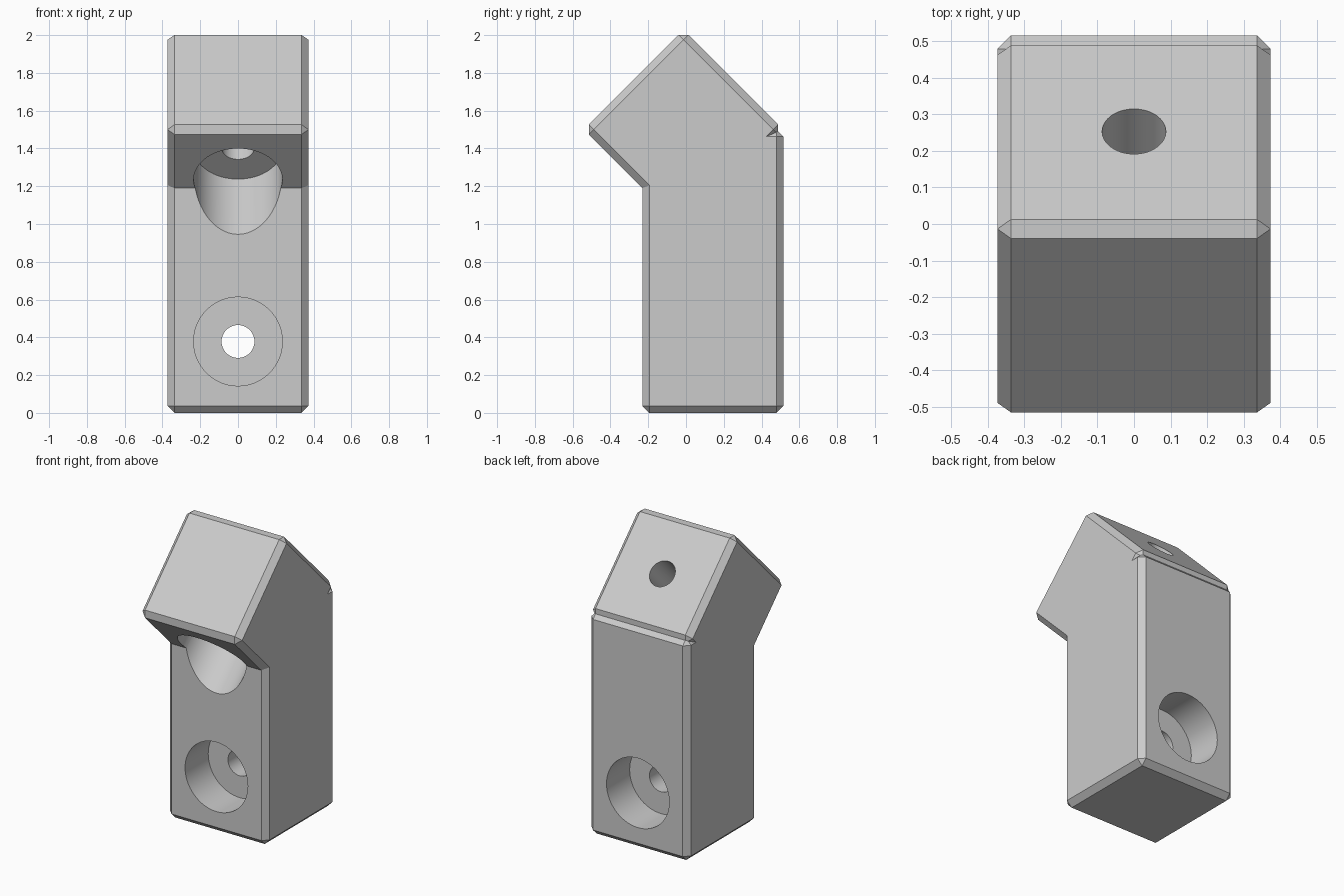
import bpy, bmesh, math
from mathutils import Matrix, Vector

cube = bpy.data.objects.get("Cube")
if cube:
    bpy.data.objects.remove(cube, do_unlink=True)

SIDE = 0.746      # square section of both blocks
CHAMFER = 0.037
BORE_R = 0.235    # wide counterbore
HOLE_R = 0.087    # narrow through hole

grey = bpy.data.materials.new("plain grey")
grey.use_nodes = True
colour = (0.6, 0.6, 0.6, 1)
grey.diffuse_color = colour
grey.node_tree.nodes["Principled BSDF"].inputs["Base Color"].default_value = colour


def add_object(name, bm):
    mesh = bpy.data.meshes.new(name)
    bm.to_mesh(mesh)
    bm.free()
    mesh.materials.append(grey)
    obj = bpy.data.objects.new(name, mesh)
    bpy.context.collection.objects.link(obj)
    return obj


def chamfered_block(name, size, centre, tilt=0):
    bm = bmesh.new()
    bmesh.ops.create_cube(bm, size=1, matrix=Matrix.Diagonal((*size, 1)))
    bmesh.ops.bevel(bm, geom=bm.edges[:], offset=CHAMFER, segments=1,
                    affect='EDGES')
    bm.transform(Matrix.Translation(centre) @ Matrix.Rotation(tilt, 4, 'X'))
    return add_object(name, bm)


def cylinder(name, radius, start, end):
    start, end = Vector(start), Vector(end)
    axis = end - start
    bm = bmesh.new()
    turn = axis.to_track_quat('Z', 'Y').to_matrix().to_4x4()
    bmesh.ops.create_cone(bm, cap_ends=True, segments=64, radius1=radius,
                          radius2=radius, depth=axis.length,
                          matrix=Matrix.Translation((start + end) / 2) @ turn)
    return add_object(name, bm)


def combine(target, tool, operation):
    tool.hide_render = True
    mod = target.modifiers.new(operation.lower(), 'BOOLEAN')
    mod.operation = operation
    mod.solver = 'EXACT'
    mod.object = tool
    bpy.context.view_layer.objects.active = target
    bpy.ops.object.modifier_apply(modifier=mod.name)
    bpy.data.objects.remove(tool, do_unlink=True)


# Upright post joined to a head block tilted forward
post_y, head_y, head_z = 0.142, -0.0135, 1.5
bracket = chamfered_block("angled_bracket", (SIDE, SIDE, 1.5), (0, post_y, 0.75))
head = chamfered_block("head_block", (SIDE, SIDE, SIDE), (0, head_y, head_z),
                       math.radians(45))
combine(bracket, head, 'UNION')

# Horizontal bolt hole, counterbored from the front and the back
low_z, web = 0.378, 0.125
for s in (-1, 1):
    combine(bracket, cylinder("bore_cutter", BORE_R, (0, post_y + s * web, low_z),
                              (0, post_y + s * 0.6, low_z)), 'DIFFERENCE')
combine(bracket, cylinder("hole_cutter", HOLE_R, (0, post_y - 0.3, low_z),
                          (0, post_y + 0.3, low_z)), 'DIFFERENCE')

# Slanted bolt hole through the head, counterbored from below
slant = Vector((0, 1, 1)).normalized()
middle = Vector((0, head_y + 0.005, head_z))
floor = middle - slant * 0.136
combine(bracket, cylinder("slant_bore_cutter", BORE_R, floor - slant * 0.9, floor),
        'DIFFERENCE')
combine(bracket, cylinder("slant_hole_cutter", HOLE_R, floor - slant * 0.1,
                          middle + slant * 0.6), 'DIFFERENCE')

# Smooth bores with crisp chamfers
bpy.ops.object.select_all(action='DESELECT')
bracket.select_set(True)
bpy.context.view_layer.objects.active = bracket
bpy.ops.object.shade_smooth_by_angle(angle=math.radians(25))
